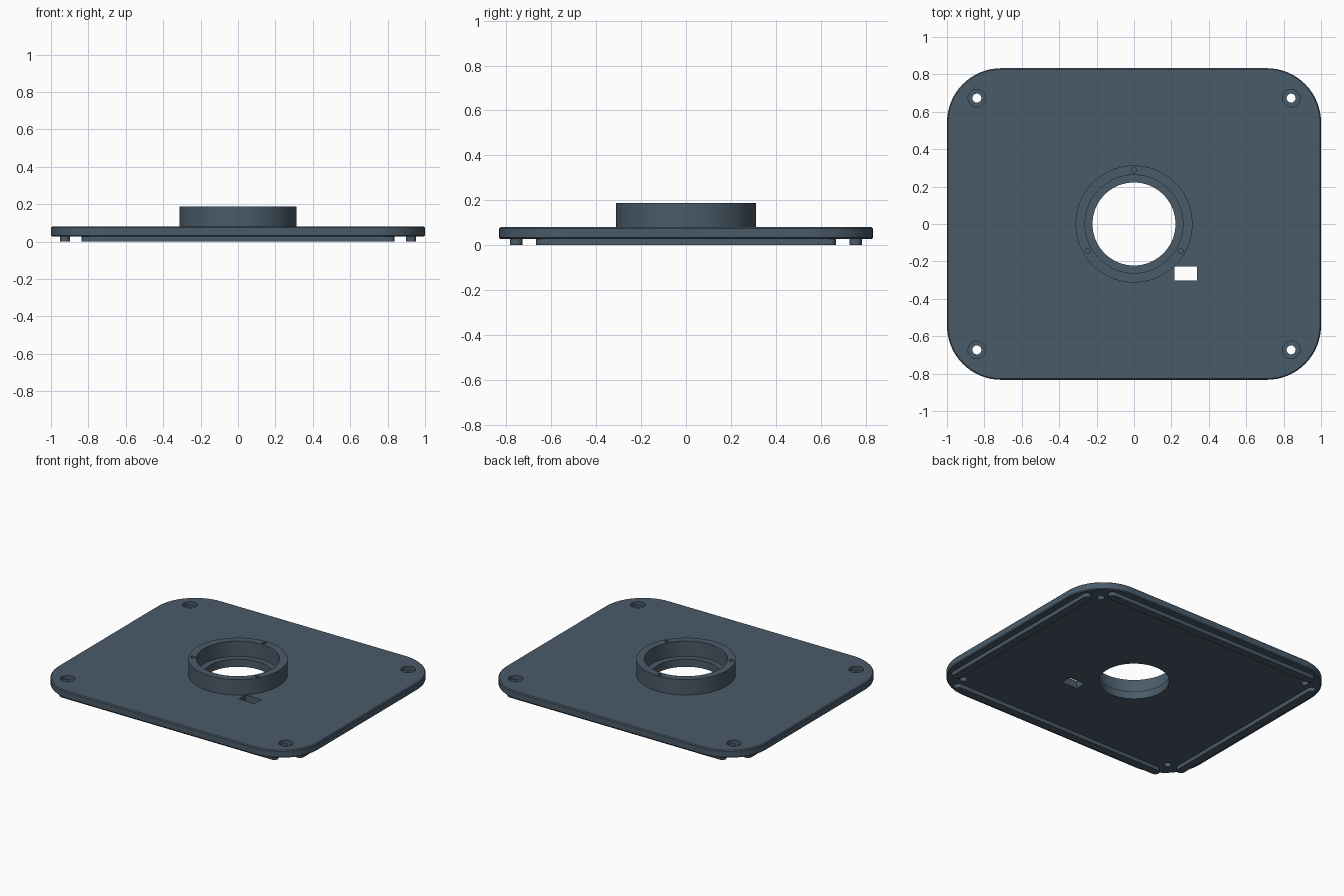
import bpy, bmesh, math

if "Cube" in bpy.data.objects:
    bpy.data.objects.remove(bpy.data.objects["Cube"])

slate = bpy.data.materials.new("slate blue")
slate.diffuse_color = (0.068, 0.105, 0.142, 1)
slate.use_nodes = True
slate.node_tree.nodes["Principled BSDF"].inputs["Base Color"].default_value = slate.diffuse_color

PLATE_BOTTOM, PLATE_TOP, COLLAR_TOP = 0.027, 0.08, 0.187


def rounded_rect(hx, hy, r, segs=16):
    """Outline of a rounded rectangle, counter-clockwise."""
    pts = []
    for i, (sx, sy) in enumerate([(1, 1), (-1, 1), (-1, -1), (1, -1)]):
        for k in range(segs + 1):
            a = math.pi / 2 * (i + k / segs)
            pts.append((sx * (hx - r) + r * math.cos(a), sy * (hy - r) + r * math.sin(a)))
    return pts


def stack(name, layers):
    """Closed solid skinned through a list of (outline, z) layers."""
    bm = bmesh.new()
    rings = [[bm.verts.new((x, y, z)) for x, y in pts] for pts, z in layers]
    for a, b in zip(rings, rings[1:]):
        n = len(a)
        for i in range(n):
            bm.faces.new((a[i], a[(i + 1) % n], b[(i + 1) % n], b[i]))
    bm.faces.new(rings[0][::-1])
    bm.faces.new(rings[-1])
    bmesh.ops.remove_doubles(bm, verts=bm.verts, dist=1e-5)
    bmesh.ops.recalc_face_normals(bm, faces=bm.faces)
    me = bpy.data.meshes.new(name)
    bm.to_mesh(me)
    bm.free()
    me.materials.append(slate)
    ob = bpy.data.objects.new(name, me)
    bpy.context.collection.objects.link(ob)
    return ob


def circle(r, cx=0, cy=0, n=32):
    return [(cx + r * math.cos(2 * math.pi * k / n), cy + r * math.sin(2 * math.pi * k / n))
            for k in range(n)]


def cylinder(name, r, z0, z1, cx=0, cy=0, n=32):
    pts = circle(r, cx, cy, n)
    return stack(name, [(pts, z0), (pts, z1)])


def activate(ob):
    bpy.ops.object.select_all(action='DESELECT')
    ob.select_set(True)
    bpy.context.view_layer.objects.active = ob


def cut(ob, cutters):
    """Subtract the cutters one by one and discard them."""
    activate(ob)
    for c in cutters:
        mod = ob.modifiers.new("cut", 'BOOLEAN')
        mod.operation, mod.solver, mod.object = 'DIFFERENCE', 'EXACT', c
        bpy.ops.object.modifier_apply(modifier=mod.name)
        bpy.data.objects.remove(c)


def smooth(ob):
    activate(ob)
    bpy.ops.object.shade_smooth_by_angle(angle=math.radians(30))


# Base plate with softened rims
e = 0.006
outer = rounded_rect(1, 0.833, 0.29)
inner = rounded_rect(1 - e, 0.833 - e, 0.29 - e)
plate = stack("base_plate", [(inner, PLATE_BOTTOM), (outer, PLATE_BOTTOM + e),
                             (outer, PLATE_TOP - e), (inner, PLATE_TOP)])

# Centre opening, cable slot and counterbored corner screw holes
cutters = [cylinder("opening_cutter", 0.222, -0.1, 0.3, n=96)]
slot = [(0.217, -0.302), (0.338, -0.302), (0.338, -0.227), (0.217, -0.227)]
cutters.append(stack("slot_cutter", [(slot, -0.1), (slot, 0.3)]))
for sx in (-1, 1):
    for sy in (-1, 1):
        x, y = sx * 0.84, sy * 0.673
        cutters.append(cylinder("screw_cutter", 0.024, -0.1, 0.3, x, y))
        cutters.append(cylinder("counterbore_cutter", 0.047, 0.053, 0.3, x, y))
cut(plate, cutters)
smooth(plate)

# Raised collar with three blind screw holes in its rim
collar = cylinder("collar", 0.313, PLATE_TOP, COLLAR_TOP, n=96)
cutters = [cylinder("bore_cutter", 0.262, -0.1, 0.3, n=96)]
for k in range(3):
    a = math.radians(90 + 120 * k)
    cutters.append(cylinder("rim_hole_cutter", 0.014, 0.1, 0.3,
                            0.287 * math.cos(a), 0.287 * math.sin(a), 20))
cut(collar, cutters)
smooth(collar)

# Round-ended locating ribs under each edge
for side, s in (("a", -1), ("b", 1)):
    for axis, hx, hy, cx, cy in (("long", 0.837, 0.0275, 0, s * 0.757),
                                 ("short", 0.0275, 0.668, s * 0.925, 0)):
        pts = [(x + cx, y + cy) for x, y in rounded_rect(hx, hy, 0.0274, 8)]
        smooth(stack(f"{axis}_rib_{side}", [(pts, 0), (pts, PLATE_BOTTOM)]))
